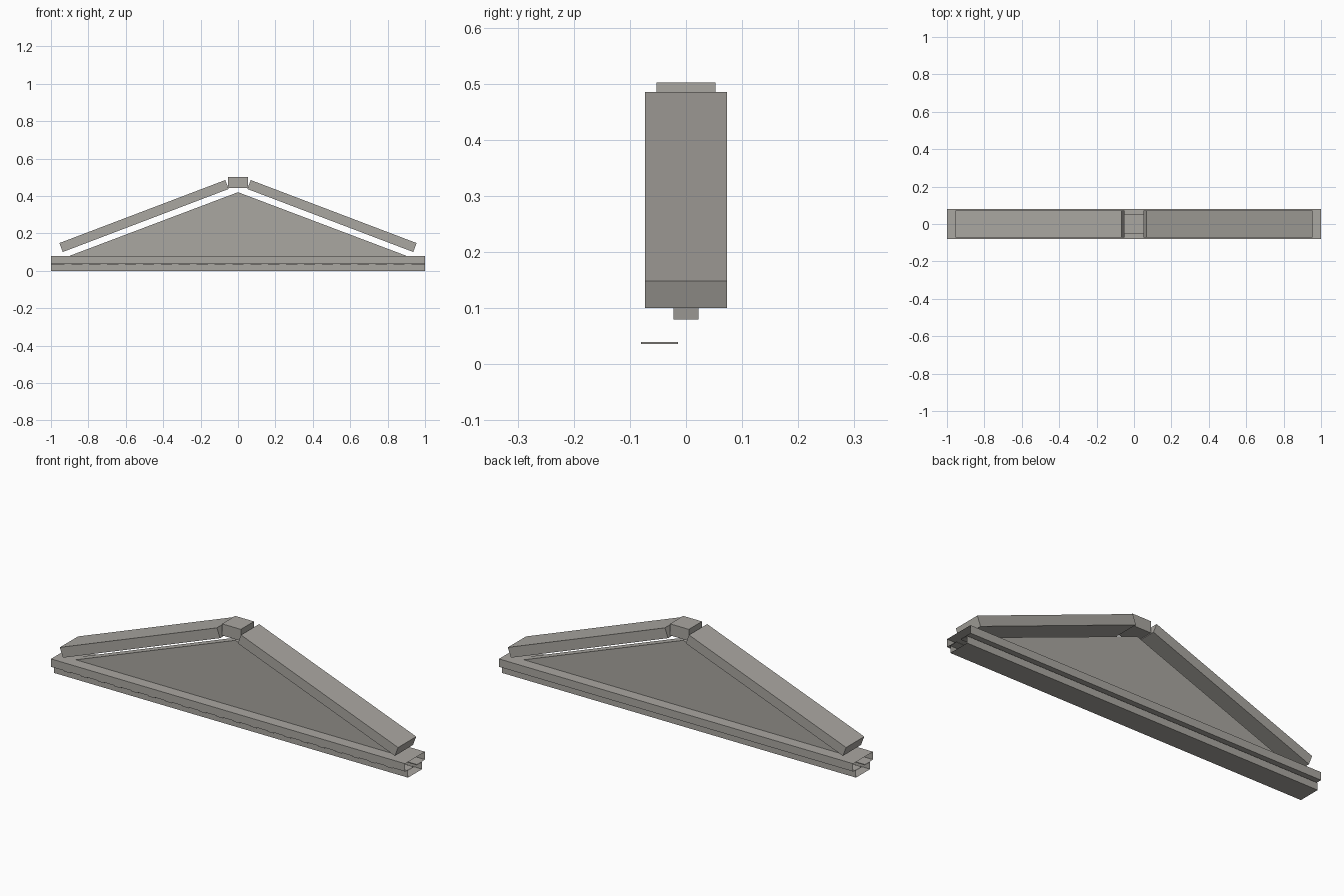
import bpy
import bmesh
from mathutils import Vector

cube = bpy.data.objects.get("Cube")
if cube:
    bpy.data.objects.remove(cube, do_unlink=True)

stone = bpy.data.materials.new("warm_grey_stone")
stone.use_nodes = True
COLOUR = (0.40, 0.385, 0.355, 1)
stone.diffuse_color = COLOUR
stone.node_tree.nodes["Principled BSDF"].inputs["Base Color"].default_value = COLOUR


def extrude(name, outline, offset, caps=True):
    """Sweep a closed outline along an offset vector."""
    bm = bmesh.new()
    near = [bm.verts.new(p) for p in outline]
    far = [bm.verts.new(Vector(p) + Vector(offset)) for p in outline]
    n = len(outline)
    for i in range(n):
        j = (i + 1) % n
        bm.faces.new((near[i], near[j], far[j], far[i]))
    if caps:
        bm.faces.new(near[::-1])
        bm.faces.new(far)
    bmesh.ops.recalc_face_normals(bm, faces=bm.faces)
    mesh = bpy.data.meshes.new(name)
    bm.to_mesh(mesh)
    bm.free()
    mesh.materials.append(stone)
    obj = bpy.data.objects.new(name, mesh)
    bpy.context.collection.objects.link(obj)
    return obj


def box(name, x, y, z):
    """Box from (min, max) ranges."""
    outline = [(x[0], y[0], z[0]), (x[1], y[0], z[0]),
               (x[1], y[0], z[1]), (x[0], y[0], z[1])]
    return extrude(name, outline, (0, y[1] - y[0], 0))


# Horizontal cornice: two bands joined by a narrow web, with open ends
LEDGE, GROOVE = 0.04, 0.036
half = [(0.057, 0), (0.057, GROOVE), (0.014, GROOVE),
        (0.014, LEDGE), (0.08, LEDGE), (0.08, 0.08)]
profile = half + [(-y, z) for y, z in reversed(half)]
extrude("horizontal_cornice", [(-1, y, z) for y, z in profile], (2, 0, 0), caps=False)

# Row of thin dentils along the front groove
COUNT, REACH = 20, 0.909
for i in range(COUNT):
    x = -REACH + 2 * REACH * i / (COUNT - 1)
    box(f"dentil_{i + 1}", (x - 0.018, x + 0.018), (-0.08, -0.014), (GROOVE, LEDGE))

# Triangular wall panel
extrude("gable_panel", [(-0.9, -0.022, 0.08), (0.9, -0.022, 0.08), (0, -0.022, 0.42)],
        (0, 0.044, 0))

# Sloping cornices
top_in, top_out = Vector((0.068, -0.073, 0.485)), Vector((0.955, -0.073, 0.148))
run = (top_out - top_in).normalized()
drop = Vector((run.z, 0, -run.x)) * 0.051
corners = [top_in, top_out, top_out + drop, top_in + drop]
for side, name in ((1, "left_sloping_cornice"), (-1, "right_sloping_cornice")):
    extrude(name, [(side * p.x, p.y, p.z) for p in corners], (0, 0.146, 0))

# Block at the peak
box("peak_block", (-0.053, 0.053), (-0.053, 0.053), (0.443, 0.502))
